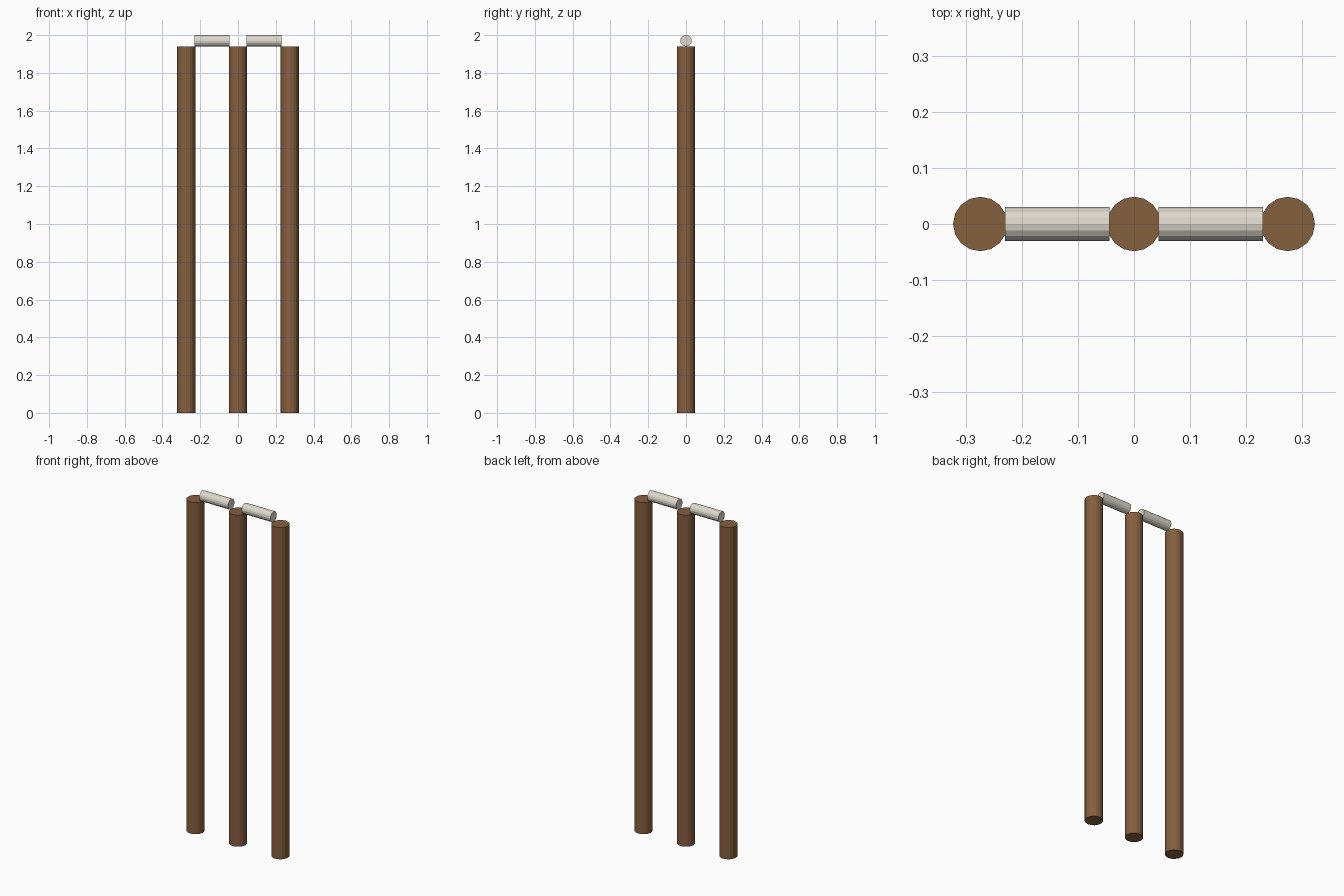
import bpy
import math

cube = bpy.data.objects.get("Cube")
if cube:
    bpy.data.objects.remove(cube, do_unlink=True)


def make_material(name, colour):
    mat = bpy.data.materials.new(name)
    mat.use_nodes = True
    mat.diffuse_color = colour
    mat.node_tree.nodes["Principled BSDF"].inputs["Base Color"].default_value = colour
    return mat


def rod(name, radius, length, location, mat, rotation=(0, 0, 0)):
    bpy.ops.mesh.primitive_cylinder_add(
        vertices=16, radius=radius, depth=length, location=location, rotation=rotation)
    obj = bpy.context.object
    obj.name = name
    obj.data.materials.append(mat)
    return obj


wood = make_material("brown wood", (0.235, 0.115, 0.048, 1))
pale = make_material("pale cream", (0.72, 0.69, 0.60, 1))

HEIGHT = 1.94
SPACING = 0.274
BAIL_RADIUS = 0.03

# Three upright stumps
for side, label in ((-1, "right"), (0, "middle"), (1, "left")):
    rod(label + "_stump", 0.0485, HEIGHT, (side * SPACING, 0, HEIGHT / 2), wood)

# Two bails lying across the stump tops
for side, label in ((-1, "right"), (1, "left")):
    rod(label + "_bail", BAIL_RADIUS, 0.186,
        (side * SPACING / 2, 0, HEIGHT + BAIL_RADIUS), pale, (0, math.pi / 2, 0))
